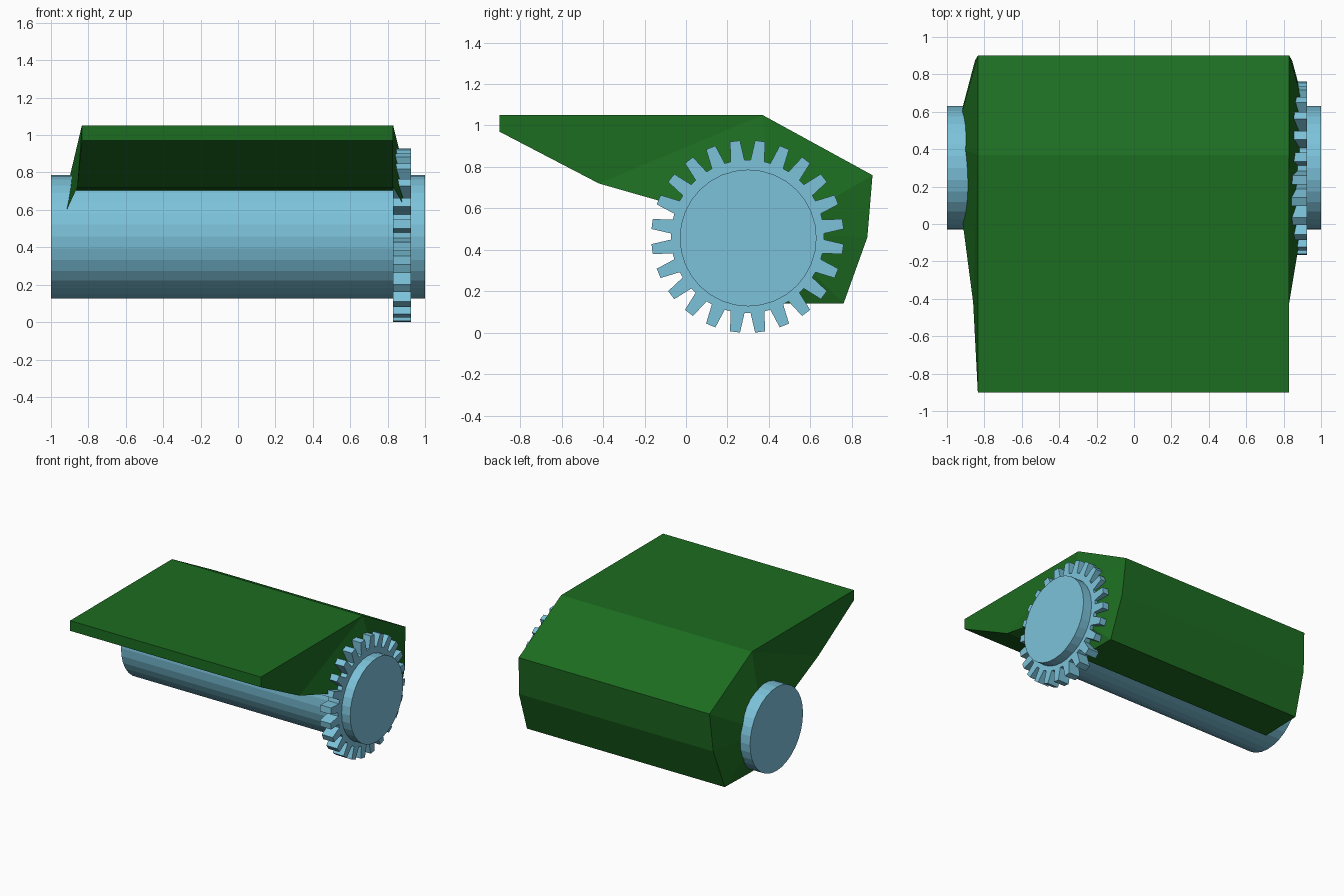
import bpy, bmesh
from math import sin, cos, pi, radians

if "Cube" in bpy.data.objects:
    bpy.data.objects.remove(bpy.data.objects["Cube"])


def material(name, color):
    m = bpy.data.materials.new(name)
    m.diffuse_color = (*color, 1)
    m.use_nodes = True
    m.node_tree.nodes["Principled BSDF"].inputs["Base Color"].default_value = m.diffuse_color
    return m


def finish(name, bm, mat):
    bmesh.ops.recalc_face_normals(bm, faces=bm.faces[:])
    me = bpy.data.meshes.new(name)
    bm.to_mesh(me)
    bm.free()
    me.materials.append(mat)
    ob = bpy.data.objects.new(name, me)
    bpy.context.collection.objects.link(ob)


def prism(name, outline, x0, x1, mat):
    """Extrude a closed (y, z) outline along x."""
    bm = bmesh.new()
    face = bm.faces.new([bm.verts.new((x0, y, z)) for y, z in outline])
    ext = bmesh.ops.extrude_face_region(bm, geom=[face])["geom"]
    verts = [v for v in ext if isinstance(v, bmesh.types.BMVert)]
    bmesh.ops.translate(bm, verts=verts, vec=(x1 - x0, 0, 0))
    bm.faces.ensure_lookup_table()
    finish(name, bm, mat)


blue = material("light_blue", (0.20, 0.54, 0.70))
green = material("green", (0.012, 0.15, 0.015))


def polar(cy, cz, r, a):
    return (cy + r * cos(a), cz + r * sin(a))


# roller
prism("roller", [polar(0.30, 0.457, 0.33, 2 * pi * i / 32) for i in range(32)],
      -1, 1, blue)

# drive gear: 24 tapered teeth
TEETH = 24
gear = []
for i in range(TEETH):
    a = 2 * pi * (i + 0.5) / TEETH
    for r, d in ((0.37, -5.2), (0.465, -3), (0.465, 3), (0.37, 5.2)):
        gear.append(polar(0.297, 0.464, r, a + radians(d)))
prism("drive_gear", gear, 0.83, 0.925, blue)

# cover: profile points as (y, z, left x, right x); ends bulge toward the roller
cover = [
    (-0.90, 1.05, -0.835, 0.83), (0.37, 1.05, -0.835, 0.83),
    (0.90, 0.76, -0.835, 0.83), (0.875, 0.46, -0.85, 0.845),
    (0.76, 0.14, -0.87, 0.855), (0.42, 0.14, -0.88, 0.86),
    (0.08, 0.71, -0.885, 0.855), (-0.42, 0.72, -0.86, 0.83),
    (-0.90, 0.97, -0.835, 0.83),
]
bm = bmesh.new()
ends = []
for side, apex_x in ((2, -0.97), (3, 0.97)):
    ring = [bm.verts.new((p[side], p[0], p[1])) for p in cover]
    apex = bm.verts.new((apex_x, 0.42, 0.48))
    # flat front tip, then a fan round the roller
    bm.faces.new((ring[0], ring[7], ring[8]))
    bm.faces.new((ring[0], ring[1], ring[7]))
    for a, b in zip(ring[1:7], ring[2:8]):
        bm.faces.new((a, b, apex))
    bm.faces.new((ring[7], ring[1], apex))
    ends.append(ring)
left, right = ends
for i in range(len(cover)):
    j = (i + 1) % len(cover)
    bm.faces.new((left[i], left[j], right[j], right[i]))
finish("cover", bm, green)
